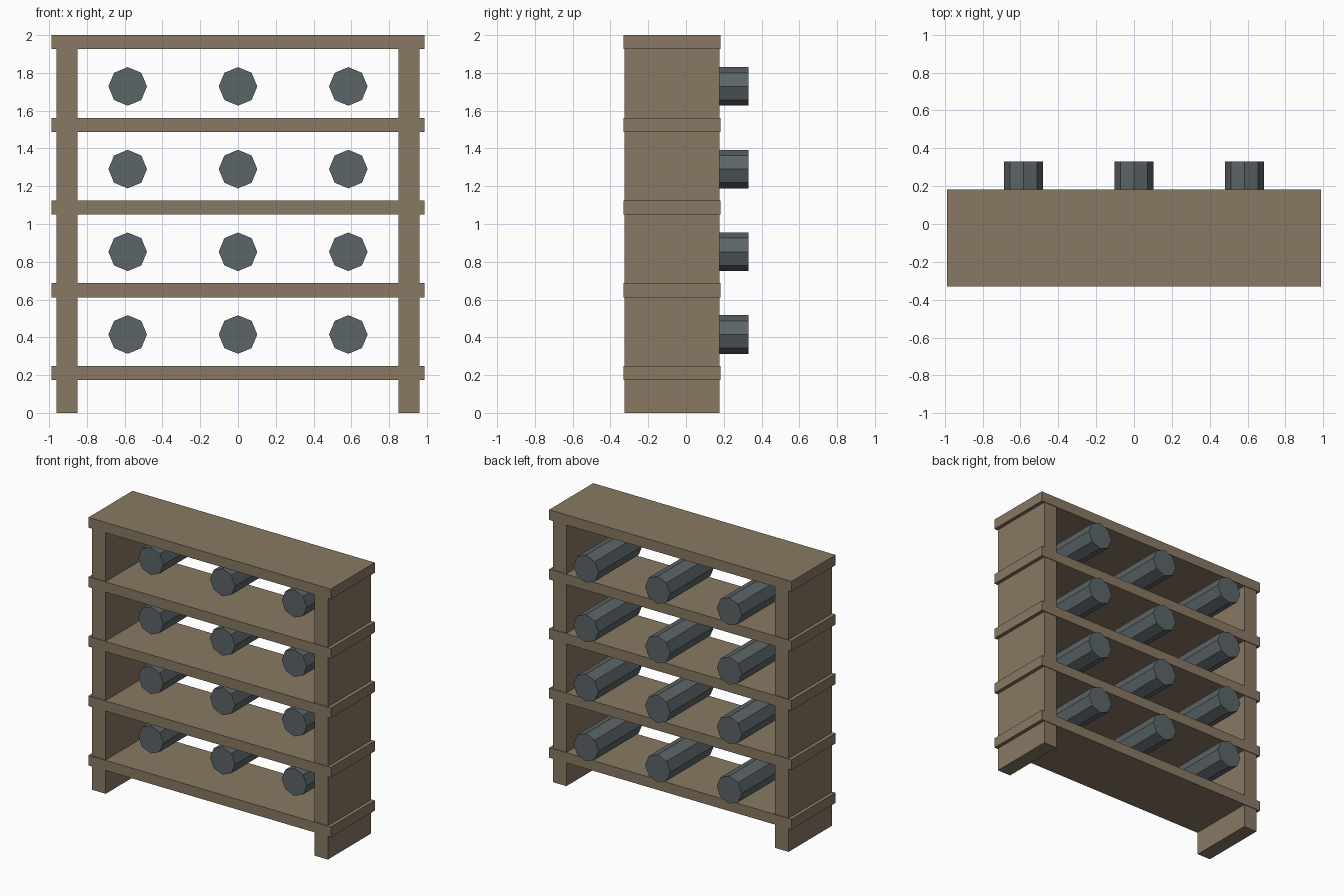
import bpy, math

if "Cube" in bpy.data.objects:
    bpy.data.objects.remove(bpy.data.objects["Cube"])


def material(name, rgb):
    m = bpy.data.materials.new(name)
    m.diffuse_color = (*rgb, 1)
    m.use_nodes = True
    m.node_tree.nodes["Principled BSDF"].inputs["Base Color"].default_value = m.diffuse_color
    return m


wood = material("brown wood", (0.25, 0.19, 0.125))
metal = material("grey metal", (0.105, 0.13, 0.138))


def box(name, x, y, z, mat):
    """Box from (min, max) ranges on each axis."""
    bpy.ops.mesh.primitive_cube_add(size=1, location=[sum(r) / 2 for r in (x, y, z)])
    o = bpy.context.object
    o.name = name
    o.scale = [r[1] - r[0] for r in (x, y, z)]
    bpy.ops.object.transform_apply(location=False, rotation=False, scale=True)
    o.data.materials.append(mat)


def roller(name, x, z):
    """Eight-sided cylinder lying along y, with a corner pointing up."""
    y0, y1 = -0.18, 0.33
    bpy.ops.mesh.primitive_cylinder_add(vertices=8, radius=0.102, depth=y1 - y0,
                                        location=(x, (y0 + y1) / 2, z),
                                        rotation=(math.pi / 2, 0, 0))
    o = bpy.context.object
    o.name = name
    o.data.materials.append(metal)


# Side panels
for side, s in (("left", -1), ("right", 1)):
    box(f"{side}_side_panel", sorted((s * 0.85, s * 0.96)), (-0.325, 0.177), (0, 1.96), wood)

# Shelves, evenly spaced, the last one is the top
for i in range(5):
    z = 0.174 + i * 0.4378
    box(f"shelf_{i + 1}", (-0.987, 0.987), (-0.33, 0.182), (z, z + 0.075), wood)

# Cylinders stored above each of the lower four shelves
for i in range(4):
    for j in (-1, 0, 1):
        roller(f"cylinder_{i + 1}_{j + 2}", j * 0.584, 0.415 + i * 0.4378)
